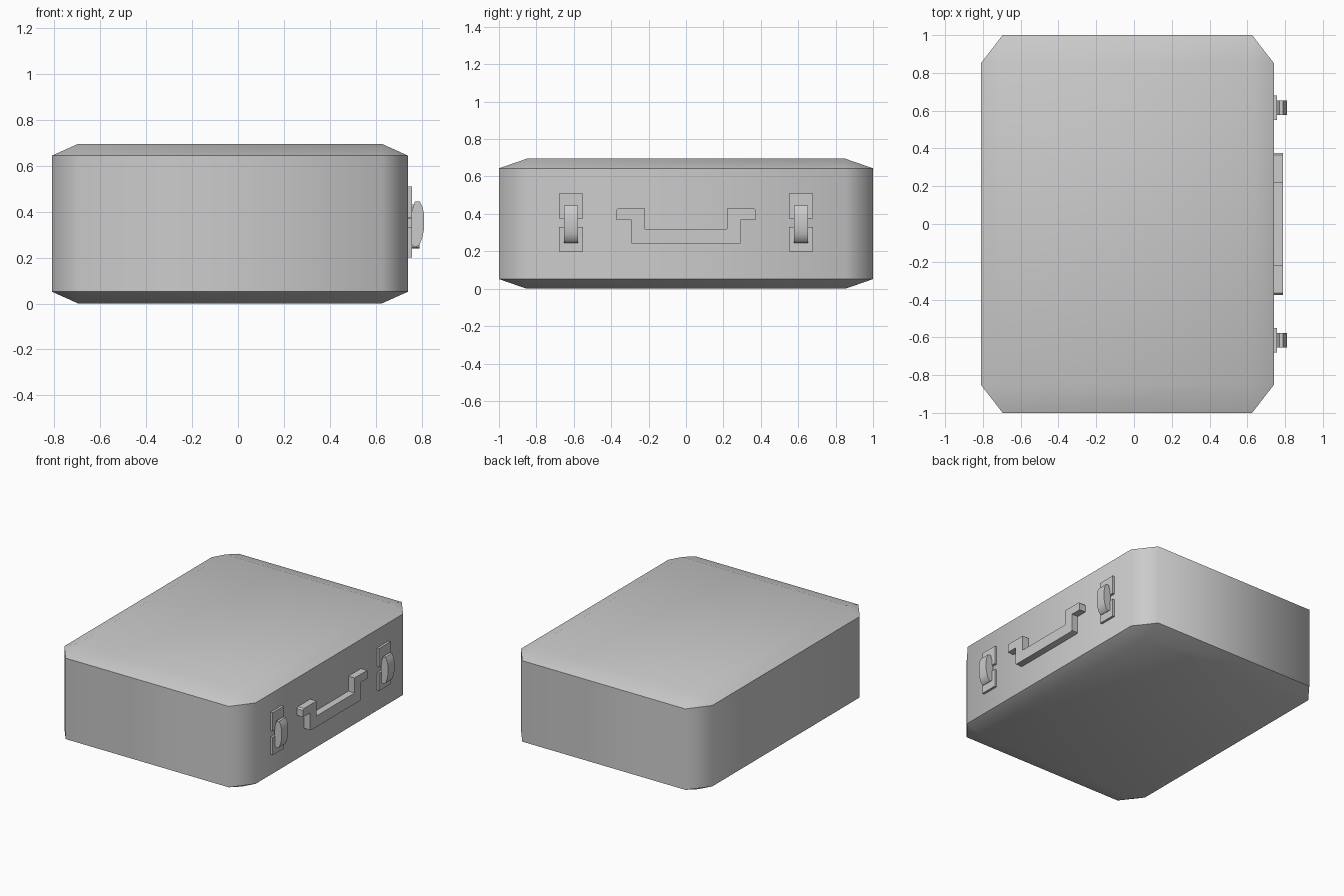
import bpy, bmesh
from mathutils import Vector

if "Cube" in bpy.data.objects:
    bpy.data.objects.remove(bpy.data.objects["Cube"])

WALL = 0.74  # x of the suitcase face that carries the hardware


def finish(name, bm, angle=30):
    bmesh.ops.recalc_face_normals(bm, faces=bm.faces)
    me = bpy.data.meshes.new(name)
    bm.to_mesh(me)
    bm.free()
    ob = bpy.data.objects.new(name, me)
    bpy.context.collection.objects.link(ob)
    bpy.ops.object.select_all(action='DESELECT')
    ob.select_set(True)
    bpy.context.view_layer.objects.active = ob
    bpy.ops.object.shade_smooth_by_angle(angle=angle * 3.14159 / 180)
    return ob


def box(bm, lo, hi):
    vs = bmesh.ops.create_cube(bm, size=1)['verts']
    for v in vs:
        v.co = Vector([(a + b) / 2 + c * (b - a) for a, b, c in zip(lo, hi, v.co)])


def prism(bm, points, offset):
    face = bm.faces.new([bm.verts.new(p) for p in points])
    ext = bmesh.ops.extrude_face_region(bm, geom=[face], use_keep_orig=True)['geom']
    for v in ext:
        if isinstance(v, bmesh.types.BMVert):
            v.co += Vector(offset)


# Case: a cube with bevelled edges, stretched to size so the bevel is proportional
bm = bmesh.new()
bmesh.ops.create_cube(bm, size=2)
bmesh.ops.bevel(bm, geom=bm.edges[:], offset=0.148, segments=1, affect='EDGES')
for v in bm.verts:
    v.co = Vector((v.co.x * 0.775 - 0.035, v.co.y, v.co.z * 0.3475 + 0.3475))
finish("case_body", bm, 60)

# Handle: flat bracket outline, mirrored about y = 0
half = [(0.22, 0.32), (0.22, 0.43), (0.365, 0.43), (0.375, 0.42),
        (0.375, 0.37), (0.295, 0.37), (0.295, 0.245), (0.285, 0.24)]
outline = half + [(-y, z) for y, z in reversed(half)]
bm = bmesh.new()
prism(bm, [(WALL - 0.005, y, z) for y, z in outline], (0.055, 0, 0))
finish("handle", bm)

# Latches: two plates and a rounded clasp on each side of the handle
clasp = [(0.752, 0.26), (0.77, 0.245), (0.79, 0.255), (0.803, 0.29), (0.81, 0.325),
         (0.81, 0.385), (0.803, 0.42), (0.79, 0.445), (0.77, 0.445),
         (0.762, 0.42), (0.752, 0.37)]
for side, s in (("left", -1), ("right", 1)):
    c = s * 0.615
    bm = bmesh.new()
    box(bm, (WALL - 0.005, c - 0.065, 0.20), (0.757, c + 0.065, 0.33))
    box(bm, (WALL - 0.005, c - 0.065, 0.375), (0.757, c + 0.065, 0.51))
    finish("latch_plates_" + side, bm)
    bm = bmesh.new()
    prism(bm, [(x, c - 0.038, z) for x, z in clasp], (0, 0.076, 0))
    finish("latch_clasp_" + side, bm, 50)
